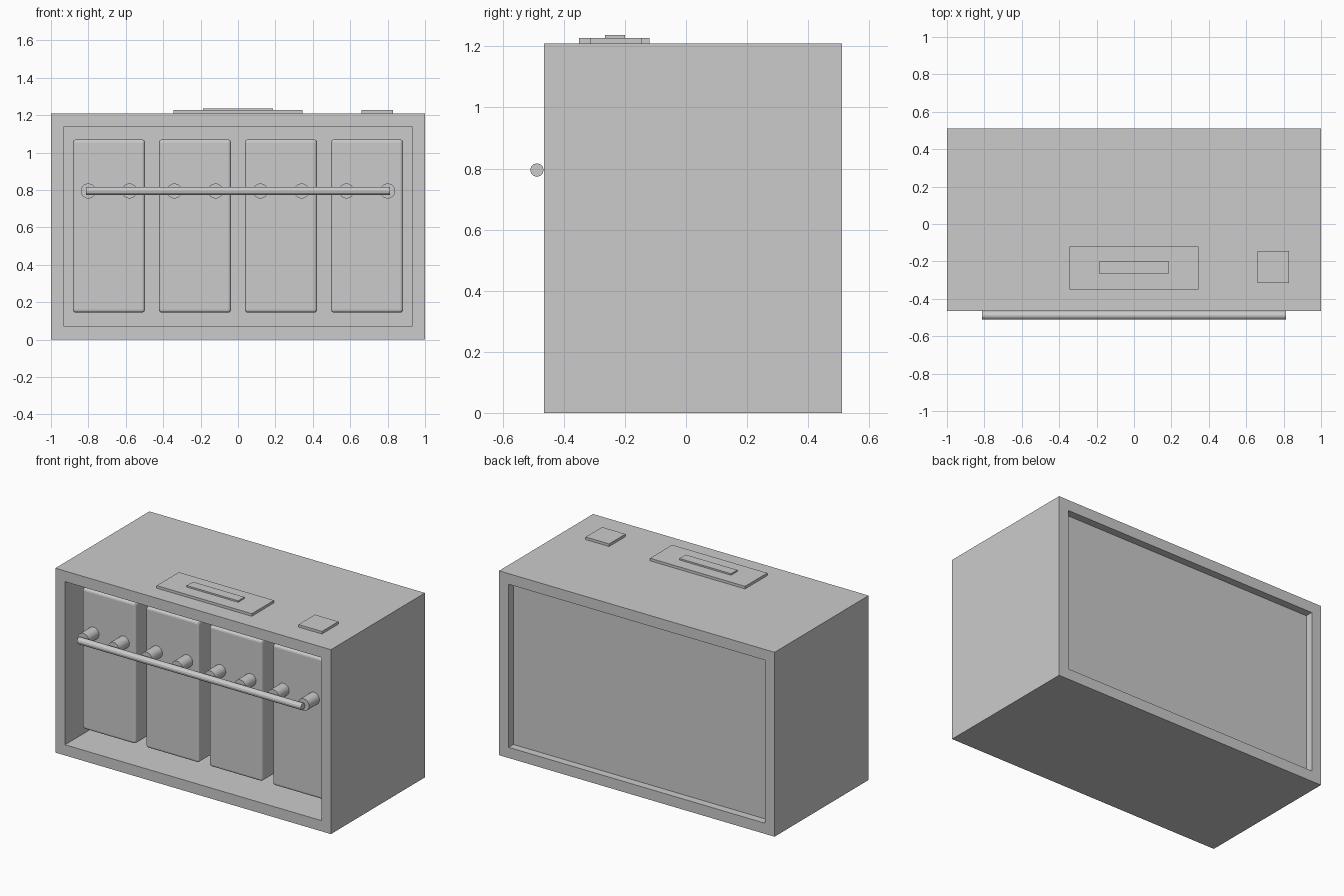
import bpy, bmesh, math

if "Cube" in bpy.data.objects:
    bpy.data.objects.remove(bpy.data.objects["Cube"])

grey = bpy.data.materials.new("plain grey")
grey.diffuse_color = (0.6, 0.6, 0.6, 1)
grey.use_nodes = True
grey.node_tree.nodes["Principled BSDF"].inputs["Base Color"].default_value = grey.diffuse_color


def finish(name, bm):
    bmesh.ops.recalc_face_normals(bm, faces=bm.faces)
    me = bpy.data.meshes.new(name)
    bm.to_mesh(me)
    bm.free()
    ob = bpy.data.objects.new(name, me)
    bpy.context.collection.objects.link(ob)
    me.materials.append(grey)
    return ob


def box(name, x, y, z, bevel=0):
    bm = bmesh.new()
    bmesh.ops.create_cube(bm, size=1)
    for v in bm.verts:
        v.co = [r[0] + (c + 0.5) * (r[1] - r[0]) for c, r in zip(v.co, (x, y, z))]
    if bevel:
        bmesh.ops.bevel(bm, geom=bm.edges[:], offset=bevel, segments=3,
                        profile=0.5, affect='EDGES')
    return finish(name, bm)


def rod(name, loc, rot, radius, length, sides):
    bpy.ops.mesh.primitive_cylinder_add(vertices=sides, radius=radius, depth=length,
                                        location=loc, rotation=rot)
    ob = bpy.context.object
    ob.name = name
    ob.data.materials.append(grey)
    return ob


# Outer case: rectangular tube open at front and back
Y0, Y1, H = -0.465, 0.51, 1.21
bm = bmesh.new()
loops = []
for y in (Y0, Y1):
    for m in (0, 0.07):
        loops.append([bm.verts.new((sx * (1 - m), y, m if low else H - m))
                      for sx, low in ((-1, 1), (1, 1), (1, 0), (-1, 0))])
fo, fi, bo, bi = loops
for a, b in ((fo, fi), (fi, bi), (bi, bo), (bo, fo)):
    for i in range(4):
        j = (i + 1) % 4
        bm.faces.new((a[i], a[j], b[j], b[i]))
finish("case", bm)

# Recessed back panel
box("back_panel", (-0.93, 0.93), (0.41, 0.46), (0.07, 1.14))

# Four cells, each with two round terminals
for i in range(4):
    cx = -0.69 + i * 0.46
    box(f"cell_{i + 1}", (cx - 0.193, cx + 0.193), (-0.355, 0.41), (0.145, 1.07), 0.016)
    for side, dx in (("left", -0.11), ("right", 0.11)):
        peg = rod(f"terminal_{i + 1}_{side}", (cx + dx, -0.405, 0.795),
                  (math.pi / 2, 0, 0), 0.04, 0.115, 32)
        bpy.ops.object.shade_smooth_by_angle(angle=math.radians(40))

# Connecting bar across the terminals
rod("connecting_bar", (0, -0.488, 0.795), (0, math.pi / 2, 0), 0.022, 1.624, 12)

# Plates on the top
box("top_plate", (-0.345, 0.345), (-0.35, -0.12), (1.205, 1.227))
box("top_plate_strip", (-0.187, 0.187), (-0.265, -0.2), (1.22, 1.237))
box("small_top_plate", (0.66, 0.83), (-0.315, -0.145), (1.205, 1.227))
